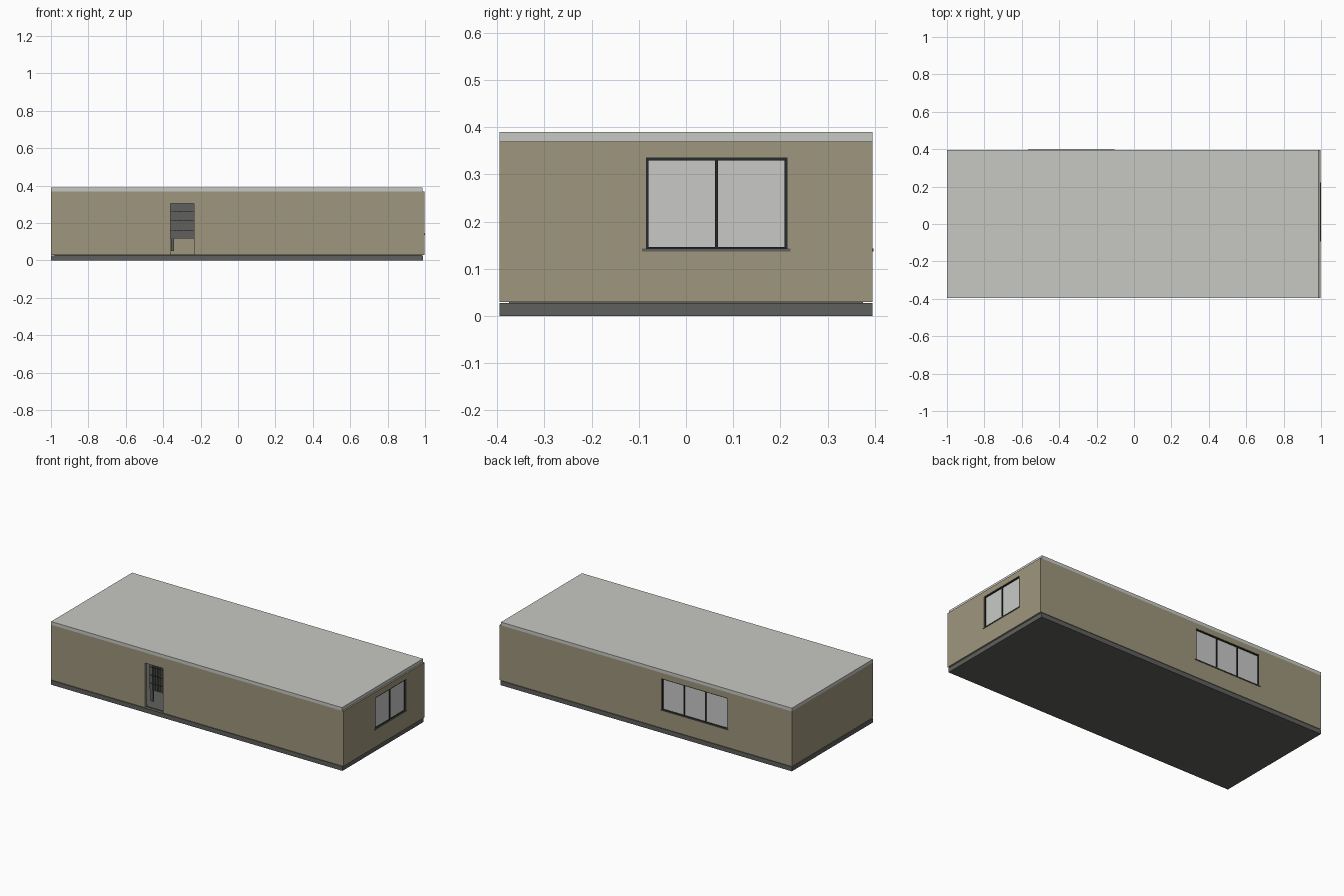
import bpy, bmesh

if "Cube" in bpy.data.objects:
    bpy.data.objects.remove(bpy.data.objects["Cube"])


def mat(name, col):
    m = bpy.data.materials.new(name)
    m.diffuse_color = (*col, 1)
    m.use_nodes = True
    m.node_tree.nodes["Principled BSDF"].inputs["Base Color"].default_value = m.diffuse_color
    return m


KHAKI = mat("khaki wall", (0.345, 0.305, 0.205))
LIGHT = mat("light grey roof", (0.575, 0.58, 0.55))
GREY = mat("dark grey slab", (0.115, 0.12, 0.11))
BLACK = mat("charcoal frame", (0.02, 0.024, 0.024))
GLASS = mat("pale glass", (0.58, 0.59, 0.575))


def boxes(name, material, *spans):
    """One object made of boxes, each given as (x0, x1, y0, y1, z0, z1)."""
    bm = bmesh.new()
    for x0, x1, y0, y1, z0, z1 in spans:
        vs = bmesh.ops.create_cube(bm, size=1)["verts"]
        for v in vs:
            v.co = ((x0 + x1) / 2 + v.co.x * (x1 - x0),
                    (y0 + y1) / 2 + v.co.y * (y1 - y0),
                    (z0 + z1) / 2 + v.co.z * (z1 - z0))
    me = bpy.data.meshes.new(name)
    bm.to_mesh(me)
    bm.free()
    me.materials.append(material)
    ob = bpy.data.objects.new(name, me)
    bpy.context.collection.objects.link(ob)
    return ob


Y, T = 0.395, 0.02           # half depth, wall thickness
ZB, ZT = 0.03, 0.37          # wall bottom and top
XR = 0.997                   # outer face of the right wall
WB, WT = 0.14, 0.336         # window bottom and top

# ground slab, inner floor and flat roof
boxes("ground_slab", GREY, (-1, 0.99, -Y, Y, 0, 0.027))
boxes("inner_floor", GREY, (-0.98, 0.98, -0.375, 0.375, 0.026, 0.031))
boxes("flat_roof", LIGHT, (-1, 0.987, -Y, Y, ZT, 0.39))

# front wall panels, with a lintel over the doorway
for i, (a, b, z) in enumerate([(-1, -0.36, ZB), (-0.36, -0.235, 0.305),
                               (-0.235, -0.03, ZB), (-0.03, XR - T, ZB)]):
    boxes(f"front_wall_{i}", KHAKI, (a, b, -Y, -Y + T, z, ZT))

# back wall panels, with an opening for the wide window
for i, (a, b) in enumerate([(-1, -0.56), (-0.11, -0.02), (-0.02, XR - T)]):
    boxes(f"back_wall_{i}", KHAKI, (a, b, Y - T, Y, ZB, ZT))
boxes("back_wall_under_window", KHAKI, (-0.56, -0.11, Y - T, Y, ZB, WB))
boxes("back_wall_over_window", KHAKI, (-0.56, -0.11, Y - T, Y, WT, ZT))

# left end wall, plain
boxes("left_wall", KHAKI, (-1, -1 + T, -Y + T, Y - T, ZB, ZT))

# right end wall panels around the window
for i, (a, b) in enumerate([(-Y, -0.085), (0.215, Y)]):
    boxes(f"right_wall_{i}", KHAKI, (XR - T, XR, a, b, ZB, ZT))
boxes("right_wall_under_window", KHAKI, (XR - T, XR, -0.085, 0.215, ZB, WB))
boxes("right_wall_over_window", KHAKI, (XR - T, XR, -0.085, 0.215, WT, ZT))


def window(name, a, b, face, panes, along_x):
    """Framed window between a and b whose wall surface lies at face."""
    def span(p, q, d0, d1, z0, z1):
        d = (face + d0, face + d1)
        return (p, q, *d, z0, z1) if along_x else (*d, p, q, z0, z1)

    f = 0.006
    bars = [span(a, b, -T, -0.002, WB, WB + f),
            span(a, b, -T, -0.002, WT - f, WT)]
    for k in range(panes + 1):
        c = a + f / 2 + (b - a - f) * k / panes
        bars.append(span(c - f / 2, c + f / 2, -T, -0.002, WB, WT))
    boxes(name + "_frame", BLACK, *bars)
    boxes(name + "_glass", GLASS, span(a, b, -0.012, -0.008, WB, WT))
    boxes(name + "_sill", GREY, span(a - 0.008, b + 0.007, -0.004, 0.003, WB - 0.003, WB + 0.003))


window("right_window", -0.085, 0.215, XR, 2, False)
window("back_window", -0.56, -0.11, Y, 3, True)

# grey slatted screen standing just inside the doorway
screen = [(-0.37, -0.225, -0.335, -0.33, 0.118, 0.31),
          (-0.358, -0.342, -0.34, -0.33, 0.05, 0.305)]
for k in range(7):
    x = -0.35 + k * 0.018
    screen.append((x, x + 0.006, -0.342, -0.335, 0.12, 0.305))
boxes("door_screen", GREY, *screen)
boxes("door_screen_rails", BLACK,
      *[(-0.36, -0.235, -0.344, -0.342, z, z + 0.003) for z in (0.16, 0.21, 0.26)])
